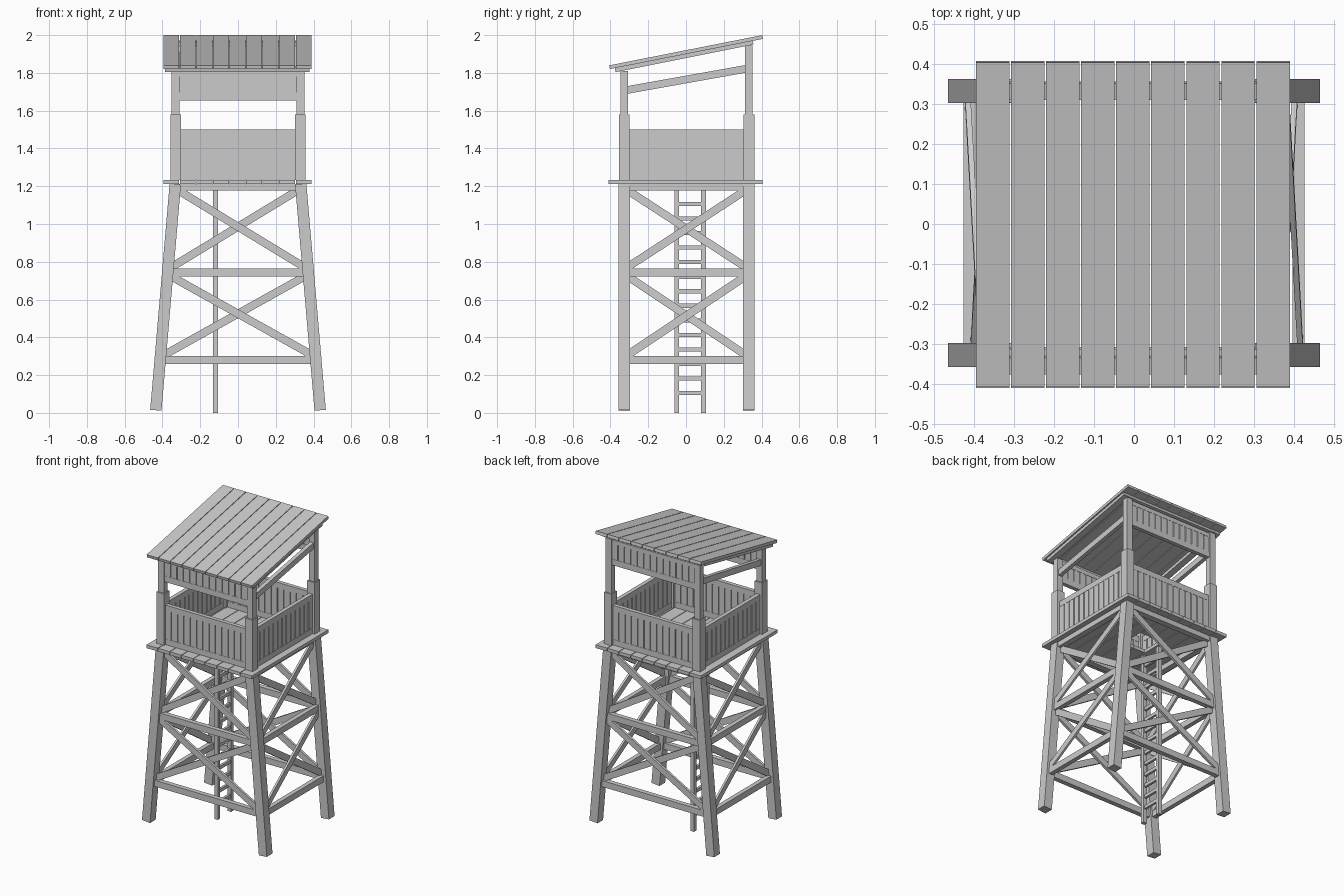
import bpy, bmesh
from mathutils import Vector, Matrix

if "Cube" in bpy.data.objects:
    bpy.data.objects.remove(bpy.data.objects["Cube"])


class Part:
    """Collects beams and boxes into one named mesh object."""
    def __init__(self, name):
        self.name, self.bm = name, bmesh.new()

    def box(self, x0, x1, y0, y1, z0, z1):
        m = Matrix.Translation(((x0 + x1) / 2, (y0 + y1) / 2, (z0 + z1) / 2))
        m = m @ Matrix.Diagonal((x1 - x0, y1 - y0, z1 - z0, 1))
        bmesh.ops.create_cube(self.bm, size=1, matrix=m)

    def beam(self, p, q, side, width, thick):
        # bar from p to q; 'side' is the thickness direction
        p, q = Vector(p), Vector(q)
        d = q - p
        n = Vector(side)
        u = d.normalized()
        n = (n - u * n.dot(u)).normalized()
        w = n.cross(u)
        m = Matrix((w * width, n * thick, d)).transposed().to_4x4()
        bmesh.ops.create_cube(self.bm, size=1,
                              matrix=Matrix.Translation((p + q) / 2) @ m)

    def done(self):
        bmesh.ops.recalc_face_normals(self.bm, faces=self.bm.faces)
        me = bpy.data.meshes.new(self.name)
        self.bm.to_mesh(me)
        self.bm.free()
        ob = bpy.data.objects.new(self.name, me)
        bpy.context.collection.objects.link(ob)
        return ob


def leg_x(z):
    return 0.435 - 0.102 * z / 1.2


YC = 0.003          # small offset of the leg frame
YL = 0.33           # leg row distance
PLANKS = [-0.397 + i * 0.0876 for i in range(10)]

# Splayed legs
part = Part("legs")
for sx in (-1, 1):
    for sy in (-1, 1):
        y = YC + sy * YL
        part.beam((sx * leg_x(0.0), y, 0.014), (sx * leg_x(1.21), y, 1.21),
                  (0, 1, 0), 0.06, 0.06)
part.done()

# Horizontal ties on all four sides
part = Part("horizontal_ties")
for z in (0.28, 0.743):
    x = leg_x(z)
    for s in (-1, 1):
        y = YC + s * YL
        part.box(-x, x, y - 0.016, y + 0.016, z - 0.021, z + 0.021)
        part.box(s * x - 0.015, s * x + 0.015, YC - YL, YC + YL,
                 z - 0.021, z + 0.021)
part.done()

# Crossed diagonal braces
part = Part("cross_braces")
for z0, z1 in ((0.305, 0.725), (0.77, 1.18)):
    a, b = leg_x(z0) - 0.015, leg_x(z1) - 0.015
    for s in (-1, 1):
        for k in (-1, 1):
            y = YC + s * YL + k * 0.008
            part.beam((-k * a, y, z0), (k * b, y, z1), (0, 1, 0), 0.042, 0.016)
            o = k * 0.007
            part.beam((s * leg_x(z0) + o, YC - k * 0.315, z0),
                      (s * leg_x(z1) + o, YC + k * 0.315, z1),
                      (1, 0, 0), 0.042, 0.014)
part.done()

# Beams under the platform
part = Part("platform_beams")
for s in (-1, 1):
    y = YC + s * YL
    part.box(-0.335, 0.335, y - 0.02, y + 0.02, 1.178, 1.212)
    part.box(s * 0.335 - 0.02, s * 0.335 + 0.02, YC - YL, YC + YL, 1.178, 1.212)
part.done()

# Floor planks, with a hatch above the ladder
part = Part("floor_planks")
for i in range(9):
    x0, x1 = PLANKS[i] + 0.002, PLANKS[i + 1] - 0.002
    if i in (3, 4):
        part.box(x0, x1, -0.41, -0.06, 1.212, 1.234)
        part.box(x0, x1, 0.11, 0.405, 1.212, 1.234)
    else:
        part.box(x0, x1, -0.41, 0.405, 1.212, 1.234)
part.done()

# Ladder inside the frame
part = Part("ladder")
for y in (-0.049, 0.092):
    part.box(-0.133, -0.107, y - 0.013, y + 0.013, 0, 1.178)
for i in range(14):
    z = 0.105 + i * 0.077
    part.box(-0.128, -0.112, -0.045, 0.09, z - 0.011, z + 0.011)
part.done()

# Thick lower posts and thinner upper posts
part = Part("cabin_posts")
for sx in (-1, 1):
    for sy, top in ((-1, 1.81), (1, 1.945)):
        x, y = sx * 0.33, YC + sy * YL
        part.box(x - 0.028, x + 0.028, y - 0.029, y + 0.029, 1.234, 1.58)
        part.box(x - 0.021, x + 0.021, y - 0.02, y + 0.02, 1.57, top)
part.done()


def slat_panel(name, axis, pos, z0, z1, half, rails):
    # grooved board panel: thin core, slats, and flush rails
    p = Part(name)

    def put(a0, a1, t, c0, c1):
        if axis == 'x':
            p.box(a0, a1, pos - t, pos + t, c0, c1)
        else:
            p.box(pos - t, pos + t, YC + a0, YC + a1, c0, c1)
    put(-half, half, 0.006, z0, z1)
    n = 13
    step = 2 * half / n
    for i in range(n):
        a = -half + i * step
        put(a + 0.003, a + step - 0.003, 0.012, z0 + 0.01, z1 - 0.01)
    for c0, c1 in rails:
        put(-half, half, 0.0135, c0, c1)
    p.done()


# Railing panels on four sides
rails = ((1.234, 1.272), (1.462, 1.50))
for name, axis, pos in (("front_railing", 'x', YC - YL), ("back_railing", 'x', YC + YL),
                        ("left_railing", 'y', -0.33), ("right_railing", 'y', 0.33)):
    slat_panel(name, axis, pos, 1.234, 1.50, 0.305, rails)

# Panels below the front and back eaves
slat_panel("front_upper_panel", 'x', YC - YL, 1.655, 1.805, 0.312,
           ((1.655, 1.695), (1.78, 1.808)))
slat_panel("back_upper_panel", 'x', YC + YL, 1.77, 1.94, 0.312,
           ((1.77, 1.81), (1.912, 1.94)))

# Sloping side rails
part = Part("sloping_side_rails")
for s in (-1, 1):
    part.beam((s * 0.33, -0.32, 1.708), (s * 0.33, 0.32, 1.822),
              (1, 0, 0), 0.04, 0.026)
part.done()


def roof_z(y):
    return 1.84 + (y + 0.405) * 0.2


# Frame under the roof
part = Part("roof_frame")
for s in (-1, 1):
    part.beam((s * 0.36 - 0.003, -0.375, roof_z(-0.375) - 0.031),
              (s * 0.36 - 0.003, 0.355, roof_z(0.355) - 0.031), (1, 0, 0), 0.022, 0.045)
for y in (-0.353, 0.333):
    part.beam((-0.382, y, roof_z(y) - 0.031), (0.377, y, roof_z(y) - 0.031),
              (0, -0.2, 1), 0.042, 0.021)
part.done()

# Sloping roof planks
part = Part("roof_planks")
for i in range(9):
    xc = (PLANKS[i] + PLANKS[i + 1]) / 2
    part.beam((xc, -0.405, 1.83), (xc, 0.405, 1.99), (0, 0, 1), 0.0836, 0.02)
part.done()
